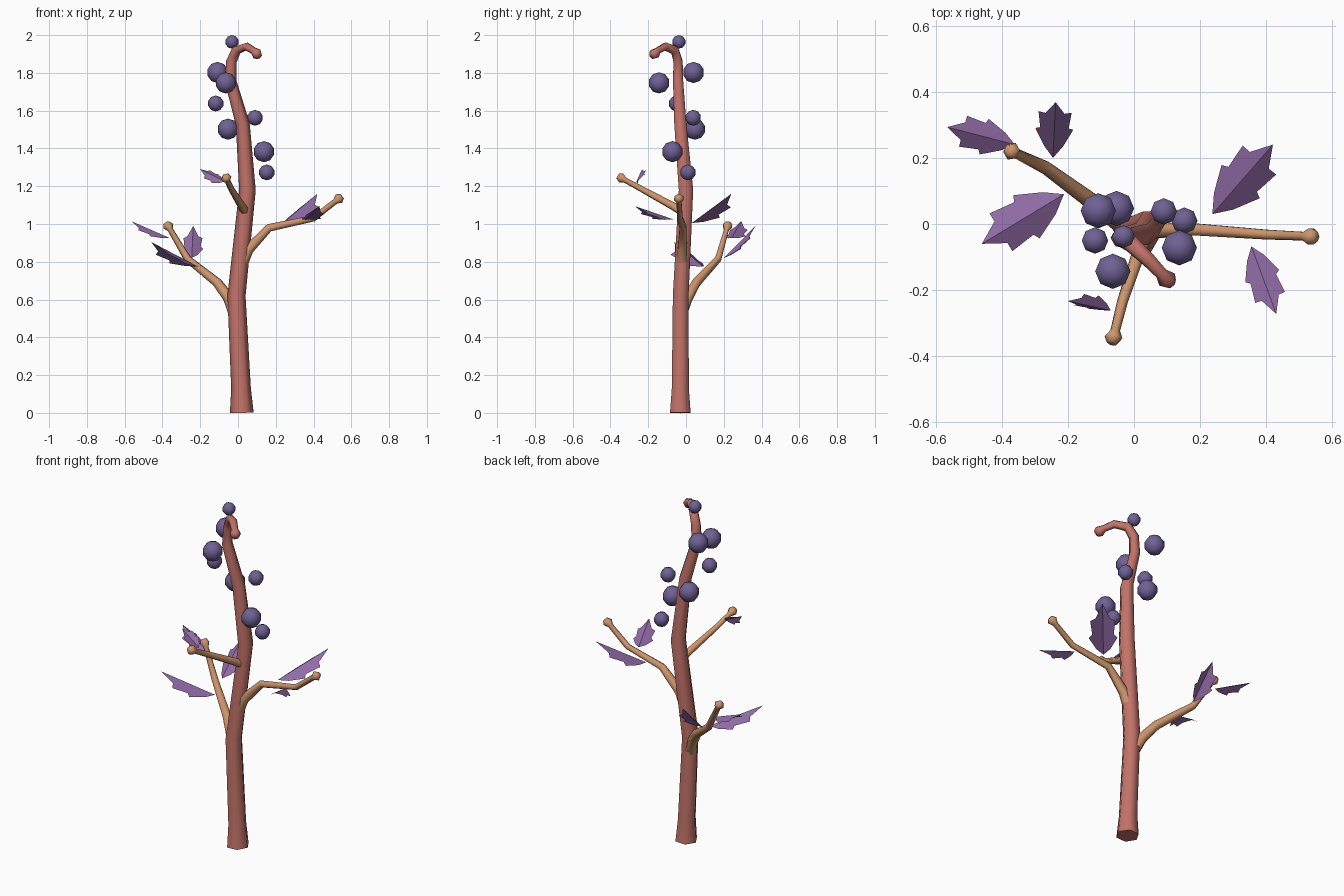
import bpy, bmesh, math
from mathutils import Vector, Matrix

cube = bpy.data.objects.get("Cube")
if cube:
    bpy.data.objects.remove(cube, do_unlink=True)


def material(name, rgb):
    m = bpy.data.materials.new(name)
    m.use_nodes = True
    m.diffuse_color = (*rgb, 1)
    m.node_tree.nodes["Principled BSDF"].inputs["Base Color"].default_value = (*rgb, 1)
    return m


BARK = material("red_bark", (0.54, 0.17, 0.14))
TWIG = material("tan_twig", (0.61, 0.30, 0.15))
BERRY = material("berry_purple", (0.16, 0.12, 0.30))
LEAF = material("leaf_violet", (0.29, 0.15, 0.39))


def finish(bm, name, mat, smooth):
    """Turn the mesh into an object, smooth across edges below the given angle."""
    me = bpy.data.meshes.new(name)
    bm.to_mesh(me)
    bm.free()
    ob = bpy.data.objects.new(name, me)
    bpy.context.collection.objects.link(ob)
    me.materials.append(mat)
    bpy.ops.object.select_all(action='DESELECT')
    ob.select_set(True)
    bpy.context.view_layer.objects.active = ob
    bpy.ops.object.shade_smooth_by_angle(angle=math.radians(smooth))


def sweep(name, mat, stations, sides=6):
    """Tapered tube through (x, y, z, radius) stations, capped at both ends."""
    pts = [Vector(s[:3]) for s in stations]
    bm = bmesh.new()
    rings = []
    tangent, u = Vector((0, 0, 1)), Vector((1, 0, 0))
    for i, p in enumerate(pts):
        a = (p - pts[i - 1]).normalized() if i else Vector()
        b = (pts[i + 1] - p).normalized() if i + 1 < len(pts) else Vector()
        t = (a + b).normalized()
        u = tangent.rotation_difference(t) @ u
        tangent, v = t, t.cross(u)
        ring = []
        for k in range(sides):
            ang = 2 * math.pi * k / sides
            offset = (u * math.cos(ang) + v * math.sin(ang)) * stations[i][3]
            ring.append(bm.verts.new(p + offset))
        rings.append(ring)
    for lo, hi in zip(rings, rings[1:]):
        for k in range(sides):
            n = (k + 1) % sides
            bm.faces.new((lo[k], lo[n], hi[n], hi[k]))
    bm.faces.new(rings[0][::-1])
    bm.faces.new(rings[-1])
    finish(bm, name, mat, 66)


def branch(name, stations):
    """Branch that ends in a small bud."""
    end, prev = Vector(stations[-1][:3]), Vector(stations[-2][:3])
    d = (end - prev).normalized()
    bud = [(*(end + d * step), r) for step, r in ((0.0, 0.028), (0.02, 0.016))]
    neck = (*(end - d * 0.025), 0.015)
    sweep(name, TWIG, stations[:-1] + [neck] + bud)


# Trunk with a flared foot and a hooked tip
sweep("trunk", BARK, [
    (0.02, -0.03, 0, 0.063), (0.016, -0.03, 0.13, 0.052),
    (-0.008, -0.028, 0.62, 0.048), (0.05, 0, 1.18, 0.044),
    (0.025, -0.03, 1.53, 0.037), (-0.04, -0.042, 1.76, 0.031),
    (-0.035, -0.042, 1.86, 0.028), (-0.008, -0.06, 1.92, 0.026),
    (0.045, -0.11, 1.94, 0.022), (0.083, -0.15, 1.917, 0.019),
    (0.1, -0.168, 1.9, 0.03), (0.112, -0.18, 1.888, 0.019)])

# Branches
branch("left_branch", [
    (0.02, -0.02, 0.79, 0.033), (0.055, -0.02, 0.865, 0.028),
    (0.165, -0.015, 0.98, 0.021), (0.40, -0.032, 1.03, 0.017),
    (0.535, -0.038, 1.135)])
branch("right_branch", [
    (-0.02, -0.02, 0.54, 0.035), (-0.05, 0.01, 0.61, 0.03),
    (-0.11, 0.055, 0.69, 0.026), (-0.267, 0.17, 0.815, 0.02),
    (-0.37, 0.22, 0.99)])
branch("front_branch", [
    (0.04, -0.01, 1.06, 0.025), (0.02, -0.07, 1.095, 0.022),
    (-0.035, -0.235, 1.185, 0.017), (-0.062, -0.343, 1.243)])

# Berries around the upper trunk: x, y, z, radius
for i, (x, y, z, r) in enumerate([
        (-0.032, -0.038, 1.964, 0.036), (-0.108, 0.04, 1.802, 0.056),
        (-0.064, -0.143, 1.747, 0.056), (-0.118, -0.05, 1.638, 0.042),
        (0.09, 0.038, 1.562, 0.042), (-0.053, 0.047, 1.502, 0.056),
        (0.137, -0.072, 1.383, 0.056), (0.152, 0.01, 1.273, 0.042)]):
    bm = bmesh.new()
    bmesh.ops.create_uvsphere(bm, u_segments=8, v_segments=5, radius=r,
                              matrix=Matrix.Translation((x, y, z)))
    finish(bm, f"berry_{i + 1}", BERRY, 60)

# Jagged half outline of a leaf: distance along the midrib, distance out from it
HALF = [(0.15, 0.12), (0.4, 0.24), (0.45, 0.18), (0.72, 0.21), (0.74, 0.12)]


def leaf(name, base, tip, roll=0):
    """Leaf with a raised midrib and drooping sides."""
    base, tip = Vector(base), Vector(tip)
    d = tip - base
    length = d.length
    d.normalize()
    side = Vector((-d.y, d.x, 0)).normalized()
    side = Matrix.Rotation(math.radians(roll), 3, d) @ side
    up = d.cross(side)
    bm = bmesh.new()
    root, end = bm.verts.new(base), bm.verts.new(tip)
    ribs = [bm.verts.new(base + d * length * t) for t, w in HALF]
    for s in (1, -1):
        edge = [bm.verts.new(base + (d * t + side * s * w - up * w * 0.5) * length)
                for t, w in HALF]
        strips = [(root, edge[0], ribs[0]), (ribs[-1], edge[-1], end)]
        strips += [(ribs[i], edge[i], edge[i + 1], ribs[i + 1]) for i in range(len(HALF) - 1)]
        for f in strips:
            bm.faces.new(f if s < 0 else f[::-1])
    finish(bm, name, LEAF, 20)


# Leaves
leaf("right_tip_leaf", (-0.36, 0.24, 0.925), (-0.565, 0.293, 1.015))
leaf("right_front_leaf", (-0.212, 0.09, 0.775), (-0.46, -0.06, 0.905))
leaf("right_back_leaf", (-0.245, 0.2, 0.82), (-0.237, 0.368, 0.99))
leaf("left_back_leaf", (0.237, 0.03, 1.005), (0.42, 0.24, 1.16))
leaf("left_front_leaf", (0.355, -0.068, 1.025), (0.43, -0.272, 1.095))
leaf("front_leaf", (-0.07, -0.262, 1.225), (-0.2, -0.233, 1.29), -50)
